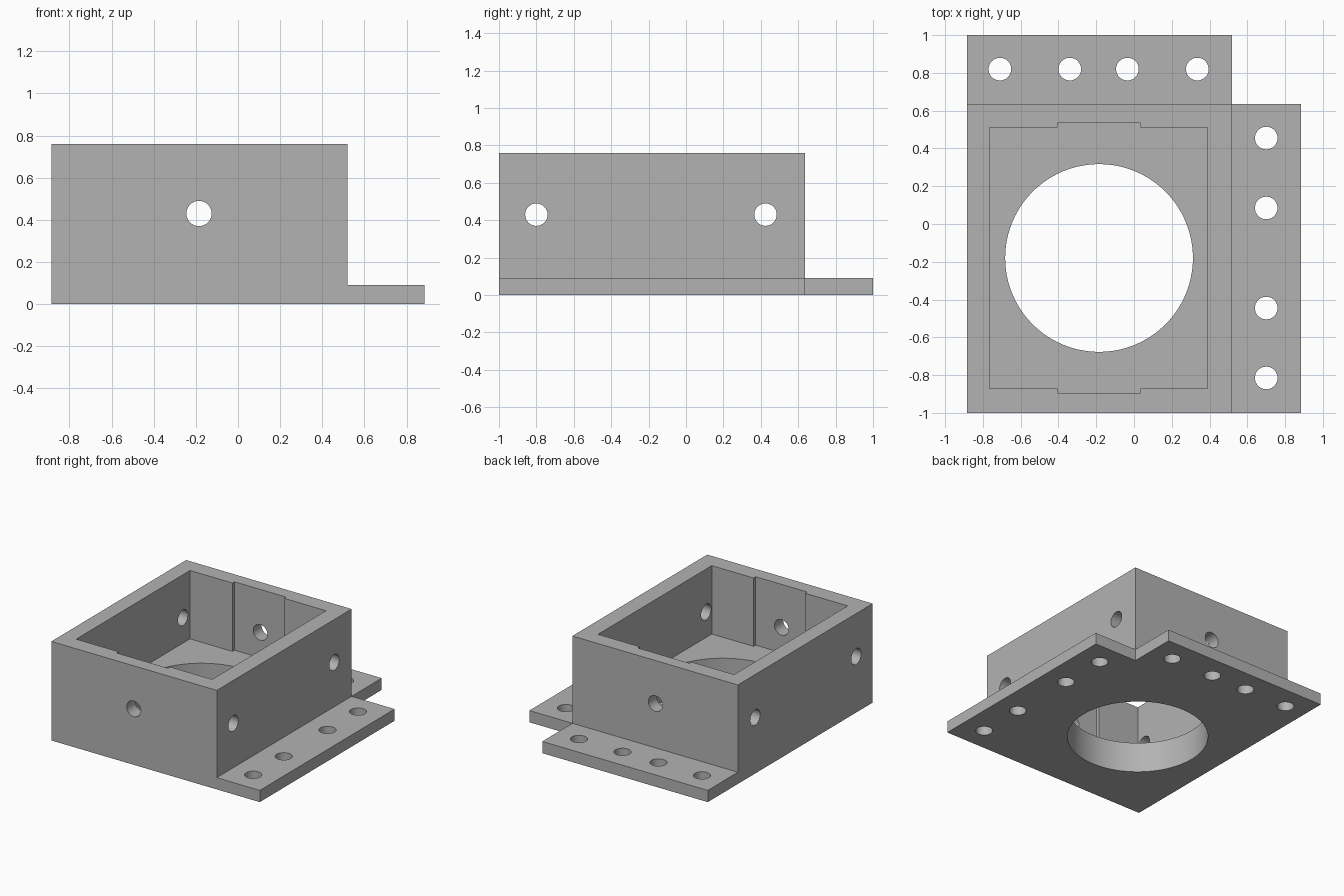
import bpy, bmesh, math

default = bpy.data.objects.get("Cube")
if default:
    bpy.data.objects.remove(default, do_unlink=True)

# Main extents
LEFT, WALL_X, RIGHT = -0.885, 0.52, 0.885
FRONT, WALL_Y, BACK = -1.0, 0.635, 1.0
HEIGHT, FLANGE, FLOOR = 0.76, 0.09, 0.235
MID_X, MID_Y, BOLT_Z, BOLT_R = -0.185, -0.18, 0.43, 0.06

grey = bpy.data.materials.new("mid grey")
grey.use_nodes = True
colour = (0.45, 0.45, 0.45, 1)
grey.diffuse_color = colour
grey.node_tree.nodes["Principled BSDF"].inputs["Base Color"].default_value = colour


def prism(name, outline, low, high):
    """Extrude a flat outline from low to high."""
    bm = bmesh.new()
    face = bm.faces.new([bm.verts.new((x, y, low)) for x, y in outline])
    top = bmesh.ops.extrude_face_region(bm, geom=[face])["geom"]
    bmesh.ops.translate(bm, vec=(0, 0, high - low),
                        verts=[v for v in top if isinstance(v, bmesh.types.BMVert)])
    bmesh.ops.recalc_face_normals(bm, faces=bm.faces)
    mesh = bpy.data.meshes.new(name)
    bm.to_mesh(mesh)
    bm.free()
    mesh.materials.append(grey)
    obj = bpy.data.objects.new(name, mesh)
    bpy.context.collection.objects.link(obj)
    return obj


def drill(location, radius, depth, rotation=(0, 0, 0), sides=32):
    """Round cutter centred on location."""
    bpy.ops.mesh.primitive_cylinder_add(vertices=sides, radius=radius, depth=depth,
                                        location=location, rotation=rotation)
    obj = bpy.context.object
    obj.name = "drill_cutter"
    obj.data.materials.append(grey)
    return obj


# Solid block with the notched flange footprint
bracket = prism("mounting_box", [(LEFT, FRONT), (RIGHT, FRONT), (RIGHT, WALL_Y),
                                 (WALL_X, WALL_Y), (WALL_X, BACK), (LEFT, BACK)], 0, HEIGHT)

# Clearance above the two flanges
far = 1.3
cutters = [prism("flange_clearance", [(WALL_X, -far), (far, -far), (far, far), (-far, far),
                                      (-far, WALL_Y), (WALL_X, WALL_Y)], FLANGE, 1)]

# Cavity with a shallow slot in the front and back walls
x0, x1, y0, y1 = -0.765, 0.39, -0.87, 0.51
s0, s1, step = -0.405, 0.035, 0.025
cutters.append(prism("cavity_cutter", [
    (x0, y0), (s0, y0), (s0, y0 - step), (s1, y0 - step), (s1, y0), (x1, y0),
    (x1, y1), (s1, y1), (s1, y1 + step), (s0, y1 + step), (s0, y1), (x0, y1)], FLOOR, 1))

# Large bore through the floor
cutters.append(drill((MID_X, MID_Y, 0.1), 0.497, 0.6, sides=96))

# Bolt holes through the flanges
for y in (-0.815, -0.445, 0.085, 0.455):
    cutters.append(drill((0.7, y, 0.05), BOLT_R, 0.4))
for x in (-0.71, -0.34, -0.035, 0.335):
    cutters.append(drill((x, 0.82, 0.05), BOLT_R, 0.4))

# Bolt holes through the walls
cutters.append(drill((MID_X, 0, BOLT_Z), BOLT_R, 3, (math.pi / 2, 0, 0)))
for y in (-0.8, 0.425):
    cutters.append(drill((0, y, BOLT_Z), BOLT_R, 3, (0, math.pi / 2, 0)))

# Carve the block, then discard the cutters
for cutter in cutters:
    cutter.hide_render = True
    cut = bracket.modifiers.new(cutter.name, 'BOOLEAN')
    cut.operation = 'DIFFERENCE'
    cut.solver = 'EXACT'
    cut.object = cutter
bpy.context.view_layer.update()
carved = bpy.data.meshes.new_from_object(
    bracket.evaluated_get(bpy.context.evaluated_depsgraph_get()))
bracket.modifiers.clear()
bracket.data = carved
for cutter in cutters:
    bpy.data.objects.remove(cutter, do_unlink=True)

# Smooth the hole walls, keep the box edges sharp
bpy.ops.object.select_all(action='DESELECT')
bracket.select_set(True)
bpy.context.view_layer.objects.active = bracket
bpy.ops.object.shade_smooth_by_angle(angle=math.radians(30))
